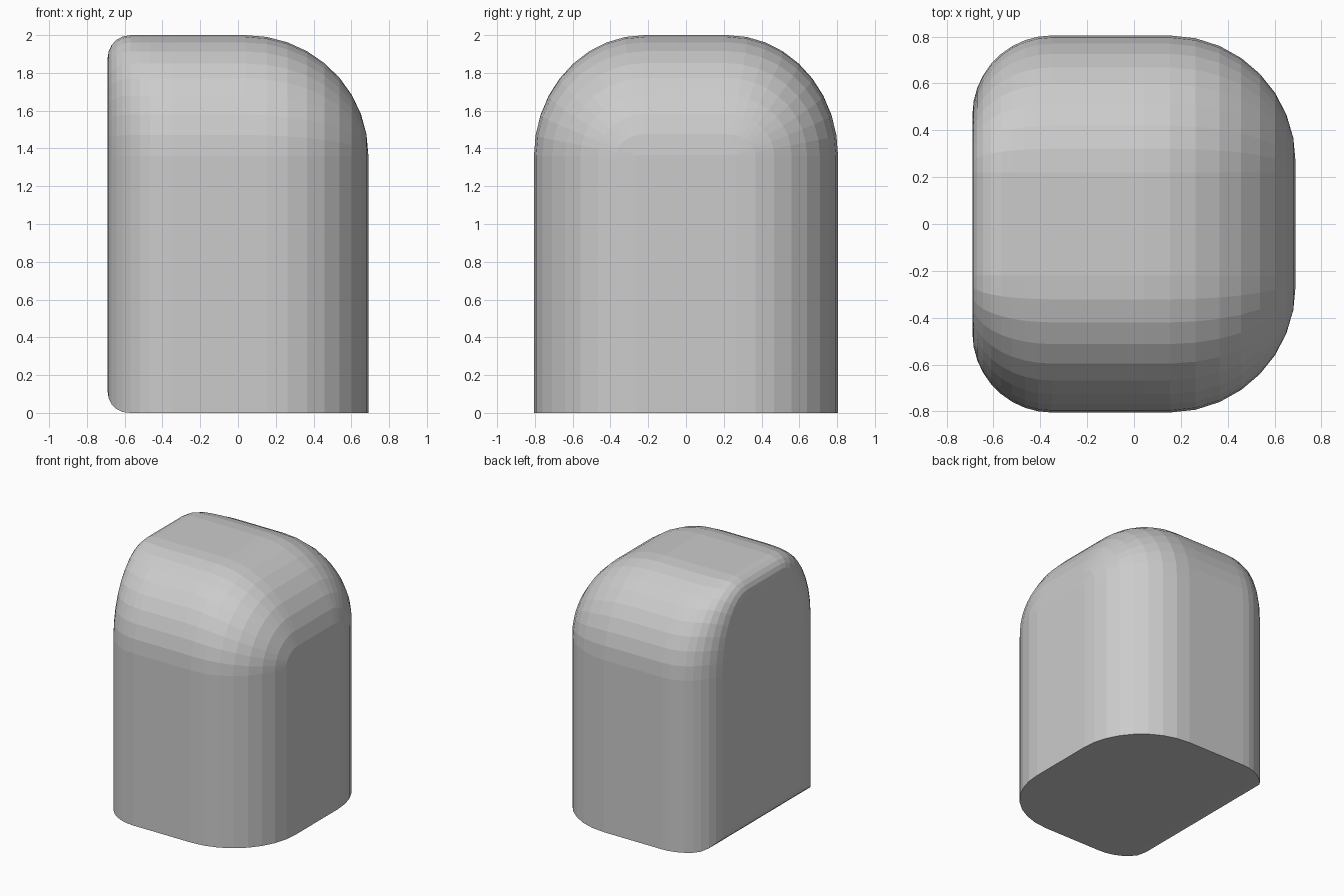
import bpy, bmesh
from math import sin, cos, pi, sqrt

if "Cube" in bpy.data.objects:
    bpy.data.objects.remove(bpy.data.objects["Cube"])

X, Y, H = 0.69, 0.805, 2.0      # half length, half width, height
SPRING = 1.36                   # height where the arched top begins
FLAT = 0.22                     # half width of the flat crown
N = 9                           # segments per quarter round


def drop(dist, r, depth):
    """Inset of a quarter round at a distance from the end face."""
    if dist >= r:
        return 0.0
    u = 1 - max(dist, 0.0) / r
    return depth * (1 - sqrt(max(0.0, 1 - u * u)))


def section(x):
    """Arched y-z cross-section at position x."""
    left, right = x + X, X - x
    w = Y - drop(left, 0.34, 0.34) - drop(right, 0.54, 0.54)
    top = H - drop(left, 0.12, 0.12) - drop(right, 0.65, H - SPRING - 0.005)
    base = drop(left, 0.11, 0.11)
    half = []
    for i in range(N + 1):
        a = pi / 2 * i / N
        half.append((FLAT + (w - FLAT) * cos(a), SPRING + (top - SPRING) * sin(a)))
    pts = [(w, base)] + half
    return pts + [(-y, z) for y, z in reversed(pts)]


# stations follow the round at each end
steps = [pi / 2 * i / N for i in range(N + 1)]
xs = [-X + 0.34 * (1 - cos(a)) for a in steps]
xs += [X - 0.65 + 0.65 * sin(a) for a in steps]

# rounded body: loft the sections and cap both ends
bm = bmesh.new()
rings = [[bm.verts.new((x, y, z)) for y, z in section(x)] for x in xs]
for a, b in zip(rings, rings[1:]):
    for i in range(len(a)):
        j = (i + 1) % len(a)
        bm.faces.new((a[i], a[j], b[j], b[i]))
bm.faces.new(rings[0])
bm.faces.new(list(reversed(rings[-1])))
bmesh.ops.recalc_face_normals(bm, faces=bm.faces)

mesh = bpy.data.meshes.new("rounded_body")
bm.to_mesh(mesh)
bm.free()
body = bpy.data.objects.new("rounded_body", mesh)
bpy.context.collection.objects.link(body)
